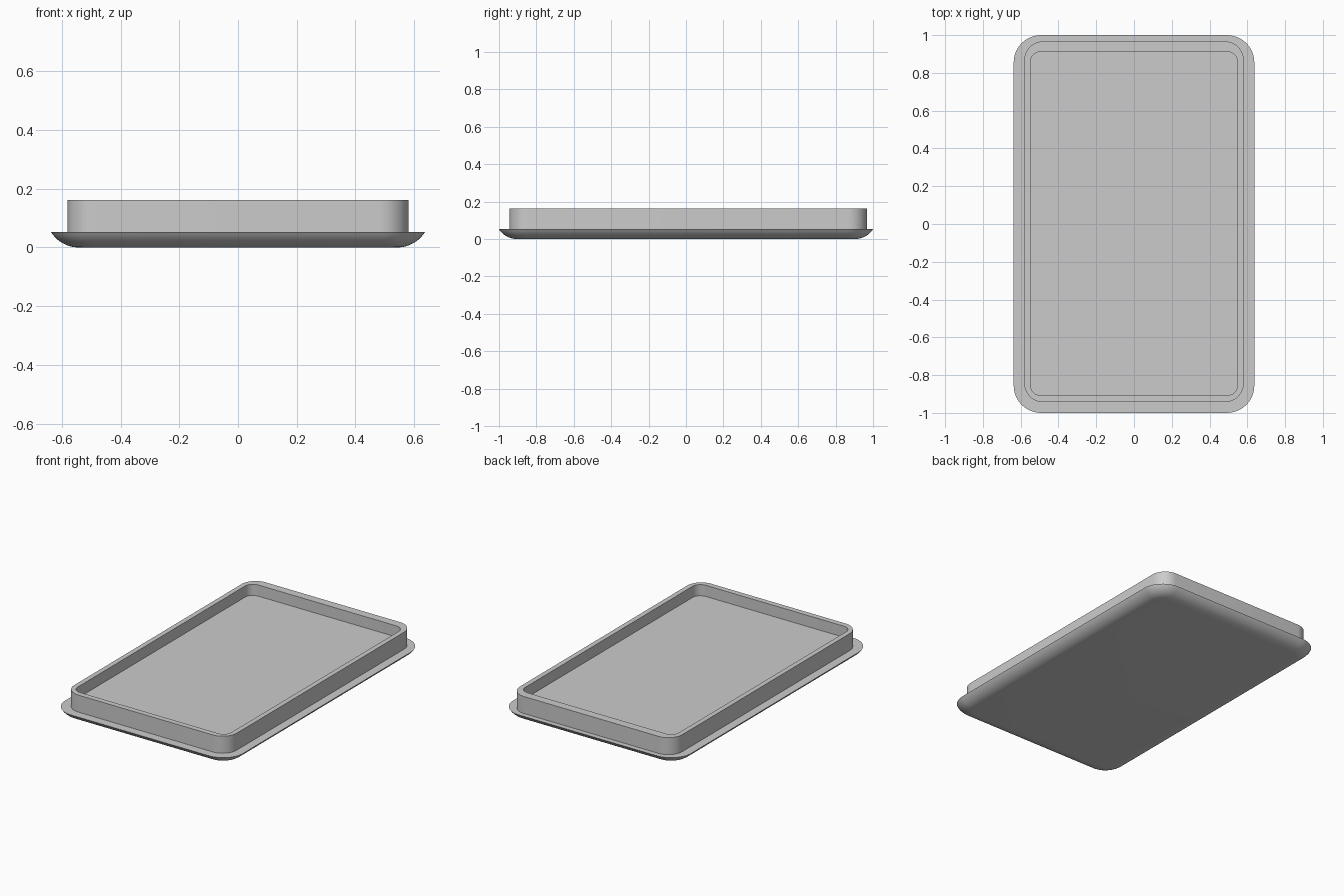
import bpy, bmesh
from math import sin, cos, pi, asin

cube = bpy.data.objects.get("Cube")
if cube:
    bpy.data.objects.remove(cube, do_unlink=True)

grey = bpy.data.materials.new("plain grey")
grey.use_nodes = True
colour = (0.6, 0.6, 0.6, 1)
grey.diffuse_color = colour
grey.node_tree.nodes["Principled BSDF"].inputs["Base Color"].default_value = colour


def ring(bm, x, back, front, radius, z, steps=12):
    """Rounded rectangle of vertices, counter-clockwise from above."""
    corners = ((x, back, 0), (-x, back, 1), (-x, front, 2), (x, front, 3))
    verts = []
    for cx, cy, quarter in corners:
        sx = 1 if cx > 0 else -1
        sy = 1 if cy > 0 else -1
        for i in range(steps + 1):
            a = (quarter + i / steps) * pi / 2
            verts.append(bm.verts.new((cx - sx * radius + radius * cos(a),
                                       cy - sy * radius + radius * sin(a), z)))
    return verts


def loft(name, rings):
    """Skin a stack of rounded rectangles and cap both ends."""
    bm = bmesh.new()
    loops = [ring(bm, *r) for r in rings]
    for low, high in zip(loops, loops[1:]):
        n = len(low)
        for i in range(n):
            j = (i + 1) % n
            bm.faces.new((low[i], low[j], high[j], high[i]))
    bm.faces.new(loops[0][::-1])
    bm.faces.new(loops[-1])
    mesh = bpy.data.meshes.new(name)
    bm.to_mesh(mesh)
    bm.free()
    mesh.materials.append(grey)
    obj = bpy.data.objects.new(name, mesh)
    bpy.context.collection.objects.link(obj)
    bpy.ops.object.select_all(action='DESELECT')
    obj.select_set(True)
    bpy.context.view_layer.objects.active = obj
    bpy.ops.object.shade_smooth_by_angle(angle=0.5)
    return obj


# Base plate with a rounded underside
RIM_Z, INSET = 0.052, 0.095
arc_radius = (INSET ** 2 + RIM_Z ** 2) / (2 * RIM_Z)
sweep = asin(INSET / arc_radius)
plate = []
for i in range(11):
    a = sweep * i / 10
    d = INSET - arc_radius * sin(a)
    plate.append((0.637 - d, 1 - d, d - 1, 0.145 - d, arc_radius * (1 - cos(a))))
loft("base_plate", plate)

# Raised wall, rim and recessed floor in one skin
TOP_Z, FLOOR_Z = 0.162, 0.09
outer = (0.581, 0.967, -0.943, 0.10)
inner = (0.549, 0.912, -0.907, 0.055)
loft("raised_tray", [outer + (RIM_Z,), outer + (TOP_Z,),
                     inner + (TOP_Z,), inner + (FLOOR_Z,)])
